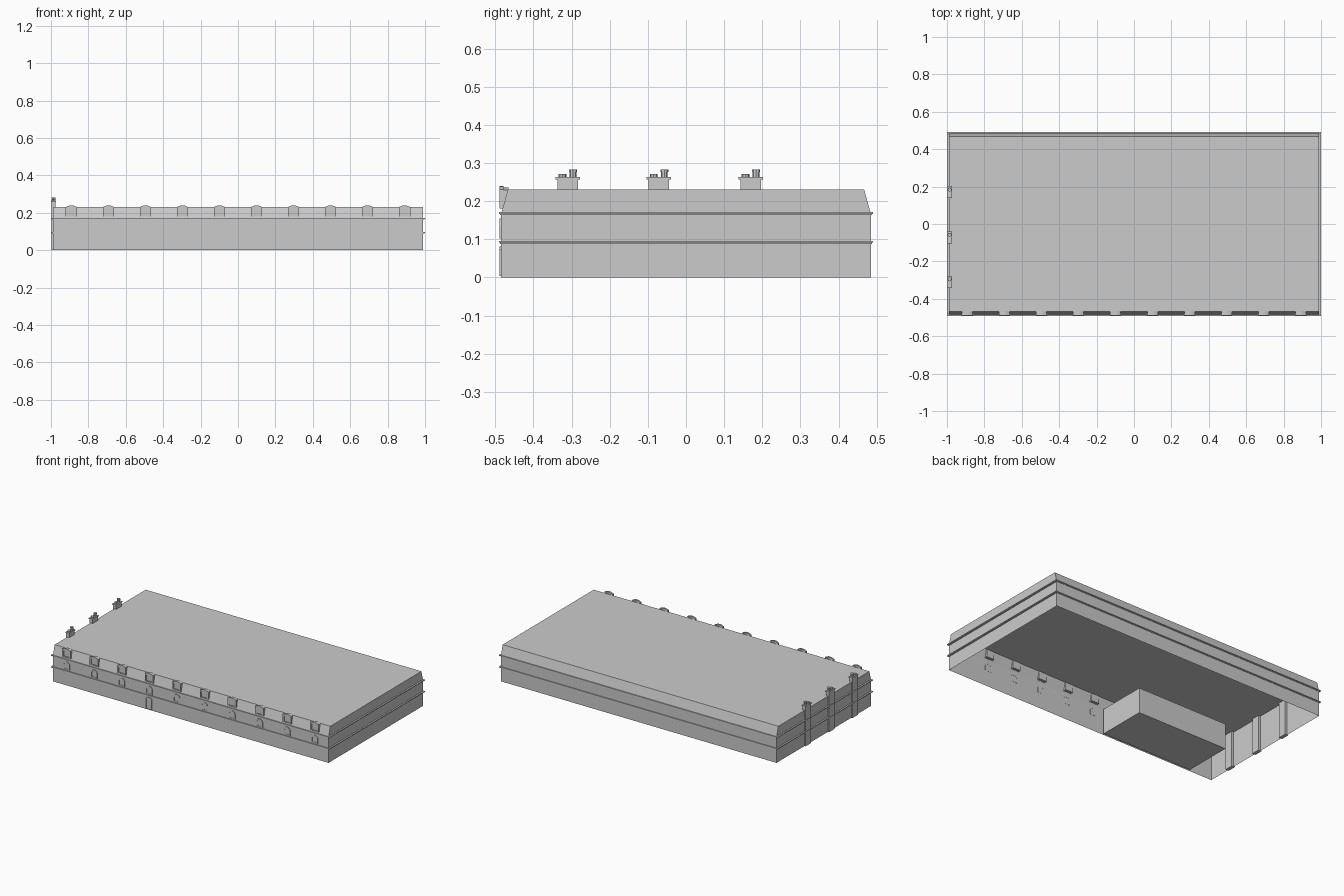
import bpy, bmesh, math

if "Cube" in bpy.data.objects:
    bpy.data.objects.remove(bpy.data.objects["Cube"])

HX, HY = 0.99, 0.485          # half length / half width of walls
EAVE, TOP, TY = 0.166, 0.231, 0.467
N = 10
STEP = 2 * HX / N


def make(name, verts, faces):
    me = bpy.data.meshes.new(name)
    me.from_pydata(verts, [], faces)
    me.update()
    ob = bpy.data.objects.new(name, me)
    bpy.context.collection.objects.link(ob)
    return ob


def box(name, x0, x1, y0, y1, z0, z1):
    return slab(name, [(x0, z0), (x1, z0), (x1, z1), (x0, z1)], y0, y1)


def slab(name, prof, y0, y1):
    # extrude an (x, z) outline from y0 (front) to y1 (back)
    n = len(prof)
    v = [(x, y0, z) for x, z in prof] + [(x, y1, z) for x, z in prof]
    f = [tuple(range(n)), tuple(range(2 * n - 1, n - 1, -1))]
    f += [(i, i + n, (i + 1) % n + n, (i + 1) % n) for i in range(n)]
    return make(name, v, f)


def frame(name, outer, inner, y0, y1):
    # ring between two outlines with equal point counts
    n = len(outer)
    v = [(x, y, z) for y in (y0, y1) for p in (outer, inner) for x, z in p]
    f = []
    for i in range(n):
        j = (i + 1) % n
        f += [(i, j, n + j, n + i), (2*n + i, 3*n + i, 3*n + j, 2*n + j),
              (i, 2*n + i, 2*n + j, j), (n + i, n + j, 3*n + j, 3*n + i)]
    return make(name, v, f)


def arch(cx, w, z0, z1, rise, seg=6):
    # outline with an arched head
    pts = [(cx - w / 2, z0), (cx + w / 2, z0)]
    for i in range(seg + 1):
        a = math.pi * i / seg
        pts.append((cx + w / 2 * math.cos(a), z1 - rise + rise * math.sin(a)))
    return pts


def cylinder(name, x, y, z0, z1, r, seg=8):
    bm = bmesh.new()
    bmesh.ops.create_cone(bm, cap_ends=True, segments=seg, radius1=r, radius2=r, depth=z1 - z0)
    bmesh.ops.translate(bm, verts=bm.verts, vec=(x, y, (z0 + z1) / 2))
    me = bpy.data.meshes.new(name)
    bm.to_mesh(me)
    bm.free()
    bpy.context.collection.objects.link(bpy.data.objects.new(name, me))


# open-bottomed shell walls
corners = [(-HX, -HY), (HX, -HY), (HX, HY), (-HX, HY)]
make("walls", [(x, y, z) for z in (0, EAVE) for x, y in corners],
     [(i, (i + 1) % 4, (i + 1) % 4 + 4, i + 4) for i in range(4)])

# mansard roof made of repeated panels
for i in range(N):
    a, b = -HX + i * STEP, -HX + (i + 1) * STEP
    sec = [(-HY, EAVE), (-TY, TOP), (TY, TOP), (HY, EAVE)]
    v = [(x, y, z) for x in (a, b) for y, z in sec]
    f = [(k, k + 4, k + 5, k + 1) for k in range(3)]
    if i == 0:
        f.append((0, 1, 2, 3))
    if i == N - 1:
        f.append((7, 6, 5, 4))
    make("roof_panel", v, f)

# two string courses around the building, each with a projecting upper lip
def ring(name, out_x, out_y, z0, z1):
    rect = lambda ex, ey: [(-ex, -ey), (ex, -ey), (ex, ey), (-ex, ey)]
    o, n = rect(out_x, out_y), rect(HX, HY)
    v = [(x, y, z) for z in (z0, z1) for x, y in o + n]
    f = []
    for i in range(4):
        j = (i + 1) % 4
        f += [(i, j, 8 + j, 8 + i), (i, 4 + i, 4 + j, j), (8 + i, 8 + j, 12 + j, 12 + i)]
    make(name, v, f)

for z in (0.088, 0.163):
    ring("course_lower", 0.996, 0.4875, z, z + 0.003)
    ring("course_lip", 1.0, 0.491, z + 0.003, z + 0.008)

# dormers and arched upper windows, one per bay
for i in range(N):
    cx = -HX + (i + 0.5) * STEP
    face = lambda w, z0, z1, pk: [(cx - w, z0), (cx + w, z0), (cx + w, z1),
                                  (cx + w * 0.4, pk - 0.001), (cx, pk), (cx - w * 0.4, pk - 0.001), (cx - w, z1)]
    frame("dormer_frame", face(0.03, 0.18, 0.231, 0.239), face(0.021, 0.187, 0.222, 0.226), -0.489, -0.479)
    slab("dormer_body", face(0.028, 0.182, 0.229, 0.236), -0.485, -0.465)
    frame("window_frame", arch(cx, 0.046, 0.102, 0.155, 0.02),
          arch(cx, 0.034, 0.108, 0.148, 0.015), -0.4885, -0.484)
    slab("window_glass", arch(cx, 0.036, 0.106, 0.149, 0.015), -0.486, -0.4845)

# front door
frame("door_frame", arch(-0.3, 0.044, 0.004, 0.081, 0.008),
      arch(-0.3, 0.034, 0.004, 0.075, 0.006), -0.4885, -0.484)
slab("door_leaf", arch(-0.3, 0.036, 0.005, 0.076, 0.006), -0.4865, -0.4845)

# room behind the door
box("inner_room", -0.82, -0.17, -0.475, -0.155, 0.001, 0.165)

# chimney stacks on the left end wall
for cy in (-0.31, -0.071, 0.17):
    box("chimney_stack", -0.998, -0.975, cy - 0.027, cy + 0.027, 0, 0.258)
    box("chimney_cap", -1.0, -0.972, cy - 0.032, cy + 0.032, 0.257, 0.263)
    cylinder("chimney_pot_tall", -0.986, cy + 0.014, 0.262, 0.278, 0.009)
    cylinder("chimney_pot_rim", -0.986, cy + 0.014, 0.276, 0.283, 0.0105)
    cylinder("chimney_pot_short", -0.986, cy - 0.014, 0.262, 0.271, 0.010)
